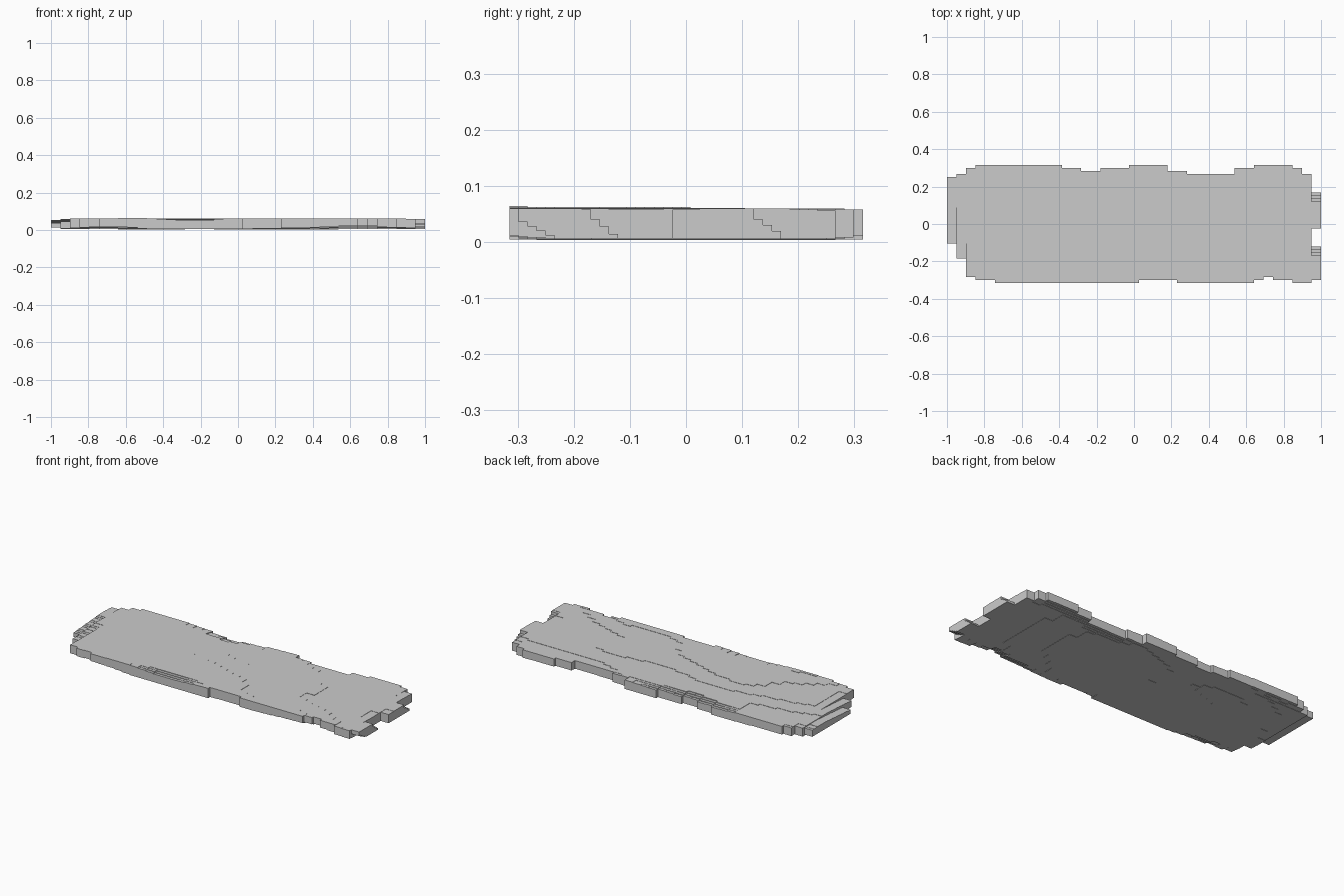
import bpy, bmesh
from mathutils import noise, Vector

if "Cube" in bpy.data.objects:
    bpy.data.objects.remove(bpy.data.objects["Cube"])

N = 39                                   # blocks along each axis
DX, DY, DZ = 2 / N, 0.63 / N, 0.0016     # block size

def runs(pairs):
    return [v for v, n in pairs for _ in range(n)]

# Outline: blocks missing from the back and front edge of each column
BACK = runs([(4, 1), (3, 1), (1, 1), (0, 9), (1, 2), (2, 2), (1, 3), (0, 4),
             (2, 2), (3, 5), (1, 2), (0, 4), (1, 1), (3, 1), (9, 1)])
FRONT = runs([(13, 1), (8, 1), (2, 1), (1, 2), (0, 15), (1, 4), (0, 8),
              (1, 1), (2, 1), (1, 2), (0, 2), (1, 1)])

def snap(z):
    return round(z / DZ)

def span(i, j):
    """Bottom and top level of one column of blocks, or None outside."""
    if not 0 <= i < N or not FRONT[i] <= j < N - BACK[i]:
        return None
    if i == N - 1 and 12 <= j < 18:      # notch in the right end
        return None
    x, y = -1 + (i + .5) * DX, -.315 + (j + .5) * DY
    n = noise.noise(Vector((x * 1.8, y * 4, 2.3)))
    m = noise.noise(Vector((x * 1.8, y * 4, 9.1)))
    hi = 0.0605 - 0.003 * abs(x) ** 3 - 0.006 * y + 0.0022 * n
    lo = 0.0035 + 0.003 * abs(x) ** 3 + 0.014 * y * y + 0.0014 * m
    # sloping flanks
    e = min(j - FRONT[i], N - 1 - BACK[i] - j)
    s = noise.noise(Vector((x * 2.2, 1 if y > 0 else -1, 5.7)))
    if e < 3:
        a = (3 - e) * 0.009 * abs(s)
        if s > 0:
            hi -= a
        else:
            lo += a
    # worn left end
    if i == 0:
        hi -= max(0, 0.14 - y) * 0.08 + .003
        lo += 0.006
    elif i == 1 and y < 0.04:
        hi -= (0.04 - y) * 0.06
    # slanted lobes of the right end
    if i == N - 1:
        if j in (9, 10, 11):
            hi = 0.04 - (j - 9) * 0.0125
        elif j < 5:
            lo = 0.036 - (j - 1) * 0.008
        elif j >= 27:
            hi = 0.04 - (j - 27) * 0.01
    return snap(lo), snap(hi)

bm = bmesh.new()

def quad(*pts):
    bm.faces.new([bm.verts.new(p) for p in pts])

def wall(a, b, own, other):
    """Vertical wall wherever this column is not covered by its neighbour."""
    lo, hi = own
    if other is None:
        parts = [(lo, hi)]
    else:
        parts = [(lo, min(hi, other[0])), (max(lo, other[1]), hi)]
    for z0, z1 in parts:
        if z1 > z0:
            quad((*a, z0 * DZ), (*b, z0 * DZ), (*b, z1 * DZ), (*a, z1 * DZ))

# Blocky slab skin
for i in range(N):
    for j in range(N):
        own = span(i, j)
        if own is None:
            continue
        x0, y0 = -1 + i * DX, -.315 + j * DY
        c = [(x0, y0), (x0 + DX, y0), (x0 + DX, y0 + DY), (x0, y0 + DY)]
        quad(*[(*p, own[1] * DZ) for p in c])
        quad(*[(*p, own[0] * DZ) for p in reversed(c)])
        for k, (di, dj) in enumerate([(0, -1), (1, 0), (0, 1), (-1, 0)]):
            wall(c[k], c[(k + 1) % 4], own, span(i + di, j + dj))

bmesh.ops.remove_doubles(bm, verts=bm.verts, dist=1e-5)
mesh = bpy.data.meshes.new("stone_slab")
bm.to_mesh(mesh)
bm.free()
slab = bpy.data.objects.new("stone_slab", mesh)
bpy.context.collection.objects.link(slab)
